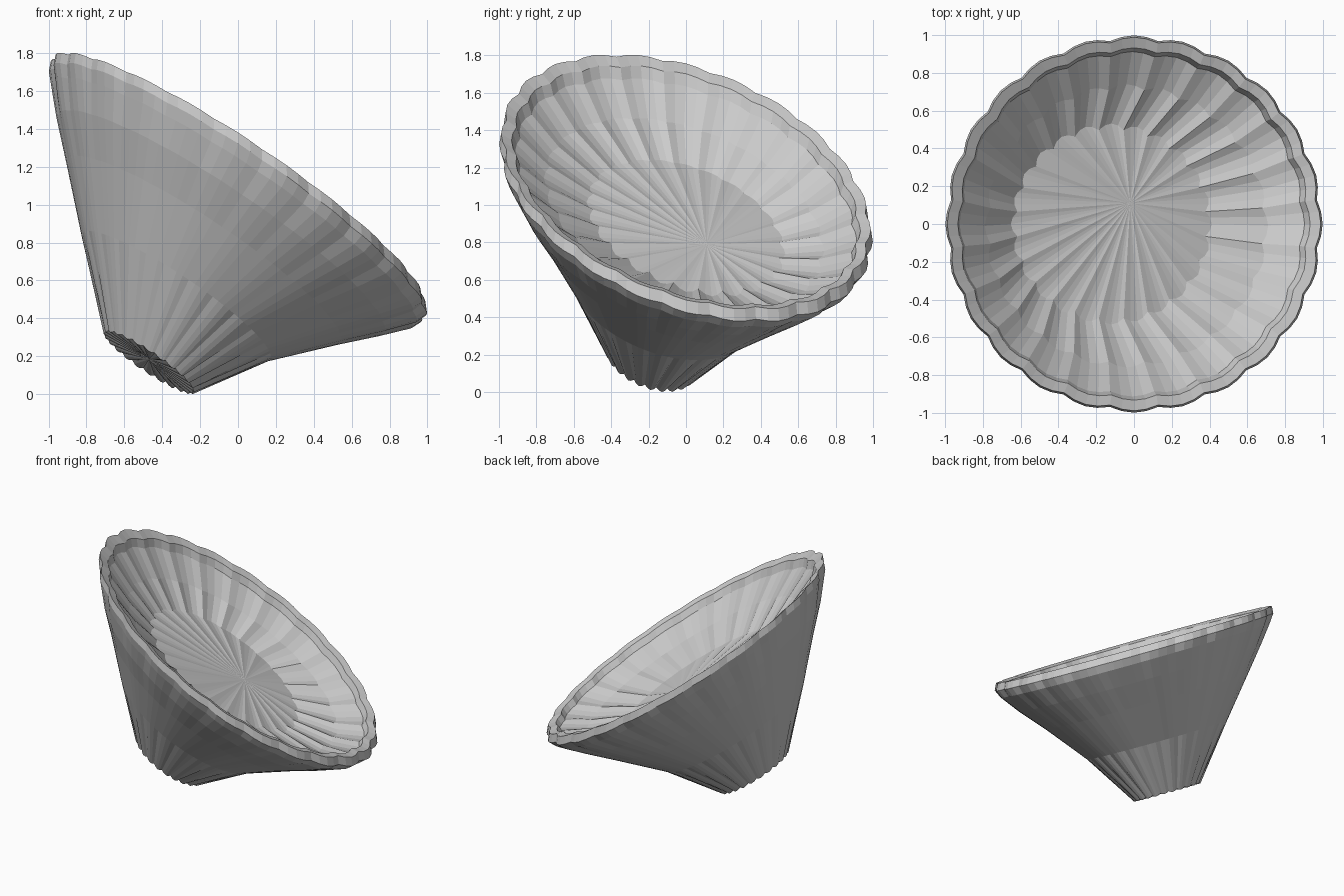
import bpy, bmesh, math

if "Cube" in bpy.data.objects:
    bpy.data.objects.remove(bpy.data.objects["Cube"])

FLUTES = 24
SEG = FLUTES * 4


def rim_plane(x, y):
    # tilted plane the rim lies in; every ring is parallel to it
    return 1.095 - 0.64 * x - 0.26 * y


# rings: centre x, centre y, radius, depth below rim plane, radial flute, depth flute
OUTSIDE = [
    (-0.47, -0.19, 0.235, 1.305, 0.008, 0.015),
    (-0.325, -0.13, 0.50, 0.85, 0.0, 0.0),
    (-0.18, -0.07, 0.725, 0.50, 0.004, 0.0),
    (-0.09, -0.04, 0.865, 0.29, 0.008, 0.0),
    (-0.02, -0.01, 0.96, 0.13, 0.016, 0.0),
    (0.0, 0.0, 0.99, 0.06, 0.022, 0.0),
    (0.0, 0.0, 0.98, 0.0, 0.022, 0.0),
]
INSIDE = [
    (0.0, 0.0, 0.925, 0.02, 0.02, 0.0),
    (-0.01, 0.0, 0.905, 0.08, 0.02, 0.0),
    (-0.04, -0.01, 0.74, 0.20, 0.025, 0.01),
    (-0.12, 0.0, 0.52, 0.32, 0.03, 0.012),
]

bm = bmesh.new()


def ring(cx, cy, r, depth, flute, dip):
    verts = []
    for i in range(SEG):
        a = 2 * math.pi * i / SEG
        bulge = abs(math.cos(FLUTES * a / 2)) - 0.6      # rounded scallops
        rr = r + flute * bulge
        x, y = cx + rr * math.cos(a), cy + rr * math.sin(a)
        verts.append(bm.verts.new((x, y, rim_plane(x, y) - depth - dip * bulge)))
    return verts


def fan(verts, x, y, depth):
    tip = bm.verts.new((x, y, rim_plane(x, y) - depth))
    for i in range(SEG):
        bm.faces.new((verts[i], verts[(i + 1) % SEG], tip))


# fluted wall, lip and shallow dish
rings = [ring(*p) for p in OUTSIDE + INSIDE]
for lo, hi in zip(rings, rings[1:]):
    for i in range(SEG):
        j = (i + 1) % SEG
        bm.faces.new((lo[i], lo[j], hi[j], hi[i]))

# pleated foot and dish floor
fan(rings[0], -0.47, -0.19, 1.29)
fan(rings[-1], -0.02, 0.11, 0.32)

# stand on the ground
low = min(v.co.z for v in bm.verts)
for v in bm.verts:
    v.co.z -= low
bmesh.ops.recalc_face_normals(bm, faces=bm.faces)

mesh = bpy.data.meshes.new("fluted_bowl")
bm.to_mesh(mesh)
bm.free()
bpy.context.collection.objects.link(bpy.data.objects.new("fluted_bowl", mesh))
